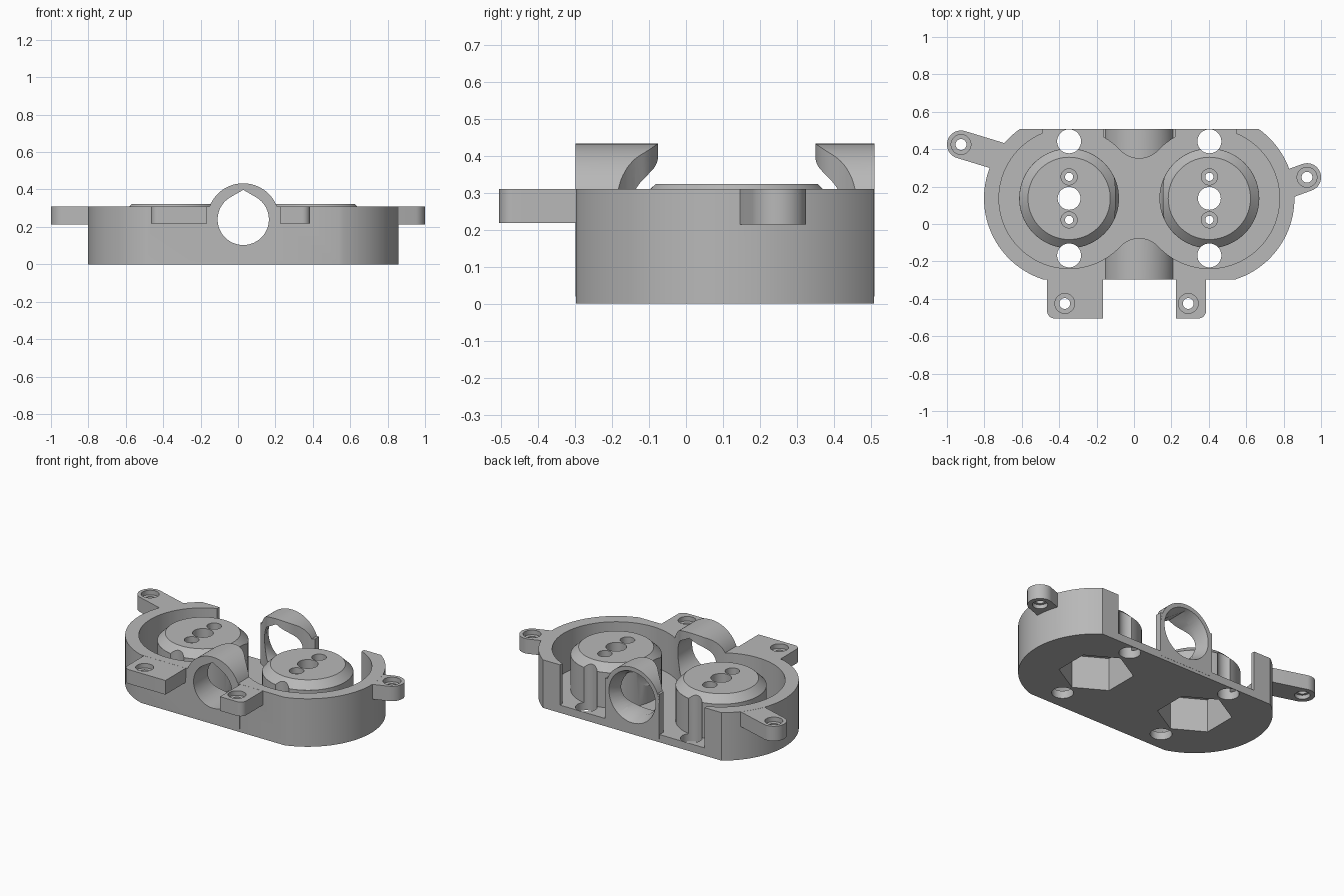
import bpy, bmesh, math
from mathutils import Matrix, Vector

if "Cube" in bpy.data.objects:
    bpy.data.objects.remove(bpy.data.objects["Cube"], do_unlink=True)

grey = bpy.data.materials.new("plain_grey")
grey.use_nodes = True
grey.diffuse_color = (0.48, 0.48, 0.48, 1)
grey.node_tree.nodes["Principled BSDF"].inputs["Base Color"].default_value = grey.diffuse_color

CX, CY, HALF = 0.028, 0.137, 0.375      # plan centre and half spacing of the posts
FRONT, BACK, TOP, FLOOR = -0.297, 0.508, 0.31, 0.05
SIDES = (-1, 1)


def finish(name, bm):
    bmesh.ops.recalc_face_normals(bm, faces=bm.faces)
    mesh = bpy.data.meshes.new(name)
    bm.to_mesh(mesh)
    bm.free()
    mesh.materials.append(grey)
    ob = bpy.data.objects.new(name, mesh)
    bpy.context.scene.collection.objects.link(ob)
    return ob


def prism(name, pts, a, b, along_y=False):
    """Extrude a closed outline from a to b along z, or along y."""
    bm = bmesh.new()
    place = (lambda u, v: (u, a, v)) if along_y else (lambda u, v: (u, v, a))
    face = bm.faces.new([bm.verts.new(place(*p)) for p in pts])
    moved = bmesh.ops.extrude_face_region(bm, geom=[face])["geom"]
    step = Vector((0, b - a, 0) if along_y else (0, 0, b - a))
    bmesh.ops.translate(bm, vec=step, verts=[g for g in moved if isinstance(g, bmesh.types.BMVert)])
    return finish(name, bm)


def drum(name, x, y, z0, z1, r0, r1=None, seg=48):
    """Upright cylinder or cone."""
    bm = bmesh.new()
    bmesh.ops.create_cone(bm, cap_ends=True, segments=seg, radius1=r0,
                          radius2=r0 if r1 is None else r1, depth=z1 - z0,
                          matrix=Matrix.Translation((x, y, (z0 + z1) / 2)))
    return finish(name, bm)


def arc(x, y, r, start, end, n=24):
    return [(x + r * math.cos(math.radians(start + (end - start) * i / n)),
             y + r * math.sin(math.radians(start + (end - start) * i / n))) for i in range(n + 1)]


def box(x0, x1, y0, y1):
    return [(x0, y0), (x1, y0), (x1, y1), (x0, y1)]


def combine(ob, tools, operation):
    """Apply booleans in order."""
    for tool in tools:
        mod = ob.modifiers.new("join", "BOOLEAN")
        mod.operation, mod.solver, mod.object = operation, "EXACT", tool
        bpy.context.view_layer.update()
        result = bpy.data.meshes.new_from_object(
            ob.evaluated_get(bpy.context.evaluated_depsgraph_get()))
        ob.modifiers.clear()
        ob.data = result


def discard(tools):
    for tool in tools:
        bpy.data.objects.remove(tool, do_unlink=True)


# Housing outline: two round ends with flat front and back
R = 0.455
low = math.degrees(math.asin((FRONT - CY) / R))
high = math.degrees(math.asin((BACK - CY) / R))
outline = arc(CX + HALF, CY, R, low, high, 40) + arc(CX - HALF, CY, R, 180 - high, 180 - low, 40)
housing = prism("housing", outline, 0, TOP)

# Cross tube on a straight sided block
TR, TZ, BORE = 0.193, 0.24, 0.137
tube = prism("tube", [(CX - TR, 0.02), (CX + TR, 0.02), (CX + TR, TZ)]
             + arc(CX, TZ, TR, 0, 180, 48)[1:] + [], FRONT - 0.001, BACK + 0.001, True)
shelf = prism("tube_shelf", box(CX - TR - 0.002, CX + TR + 0.002, FRONT + 0.01, BACK - 0.001),
              0.03, TOP - 0.001)

# Front mounting tabs, each with one rounded outer corner
AZ, AT = 0.218, TOP - 0.0005
left_tab = prism("tab", arc(-0.425, -0.465, 0.04, 180, 270, 8)
                 + [(-0.165, -0.505), (-0.165, -0.2), (-0.465, -0.2)], AZ, AT)
right_tab = prism("tab", [(0.225, -0.505)] + arc(0.345, -0.465, 0.04, 270, 360, 8)
                  + [(0.385, -0.2), (0.225, -0.2)], AZ, AT)


# Side mounting ears
def ear(x, y, angle, length, r=0.075):
    dx, dy = math.cos(math.radians(angle)), math.sin(math.radians(angle))
    return prism("ear", arc(x, y, r, angle + 90, angle + 270)
                 + arc(x + dx * length, y + dy * length, r, angle - 90, angle + 90), AZ - 0.004, AT)


ears = [ear(0.925, 0.25, 200, 0.2), ear(-0.925, 0.425, -17, 0.3)]
parts = [tube, shelf, left_tab, right_tab] + ears
combine(housing, parts, "UNION")
discard(parts)

# Pocket: two touching circles blended by round fillets
PR, FR, FD = 0.375, 0.139, 0.3515
t = math.degrees(math.atan2(FD, HALF))
pocket_outline = (arc(CX + HALF, CY, PR, t - 180, 180 - t, 64)
                  + arc(CX, CY + FD, FR, -t, t - 180)[1:]
                  + arc(CX - HALF, CY, PR, t, 360 - t, 64)[1:]
                  + arc(CX, CY - FD, FR, 180 - t, t)[1:-1])
cuts = [prism("pocket", pocket_outline, FLOOR, 1)]

# Openings in the back wall on both sides of the tube
for s in SIDES:
    xs = sorted((CX + s * (TR + 0.002), CX + s * 0.517))
    cuts.append(prism("back_opening", box(*xs, 0.44, 0.6), FLOOR, 1))

# Stepped screw holes in the tabs and ears
for x, y in ((-0.37, -0.425), (0.29, -0.425), (0.925, 0.25), (-0.925, 0.425)):
    cuts += [drum("screw_hole", x, y, 0.1, 0.5, 0.029),
             drum("screw_head", x, y, 0.28, 0.5, 0.053),
             drum("screw_foot", x, y, 0.1, 0.24, 0.045)]
combine(housing, cuts, "DIFFERENCE")
discard(cuts)

# Pointed bore through the tube, flared at the back
bore = prism("bore", arc(CX, TZ, BORE, 120, 420, 56) + [(CX, TZ + 0.158)], -0.8, 0.8, True)
flare = drum("flare", 0, 0, -0.08, 0.01, BORE - 0.005, 0.17)
flare.data.transform(Matrix.Translation((CX, BACK, TZ)) @ Matrix.Rotation(-math.pi / 2, 4, "X"))

# Round posts with bevelled tops
posts, through = [], [bore]
for s, side in zip(SIDES, ("right", "left")):
    x = CX + s * HALF
    post = drum("post_" + side, x, CY, FLOOR - 0.001, 0.277, 0.267, seg=72)
    cap = drum("cap", x, CY, 0.2765, 0.323, 0.2668, 0.22, seg=72)
    combine(post, [cap], "UNION")
    discard([cap])
    holes = [drum("centre_hole", x, CY, 0.1, 0.5, 0.061)]
    for d in SIDES:
        y = CY + d * 0.115
        holes += [drum("post_screw", x, y, 0.1, 0.5, 0.022),
                  drum("post_screw_head", x, y, 0.285, 0.5, 0.043)]
        through.append(drum("base_hole", x, CY + d * 0.305, -0.5, 0.6, 0.064))
    combine(post, holes, "DIFFERENCE")
    discard(holes)
    # Six sided recess from below
    through.append(prism("nut_recess", arc(x, CY, 0.22, 30, 330, 5), -0.2, 0.215))
    posts.append(post)

combine(housing, through + [flare], "DIFFERENCE")
for post in posts:
    combine(post, through, "DIFFERENCE")
discard(through + [flare])

# Smooth curved walls, crisp edges
bpy.ops.object.select_all(action="DESELECT")
for ob in [housing] + posts:
    ob.select_set(True)
bpy.context.view_layer.objects.active = housing
bpy.ops.object.shade_smooth_by_angle(angle=math.radians(30))
